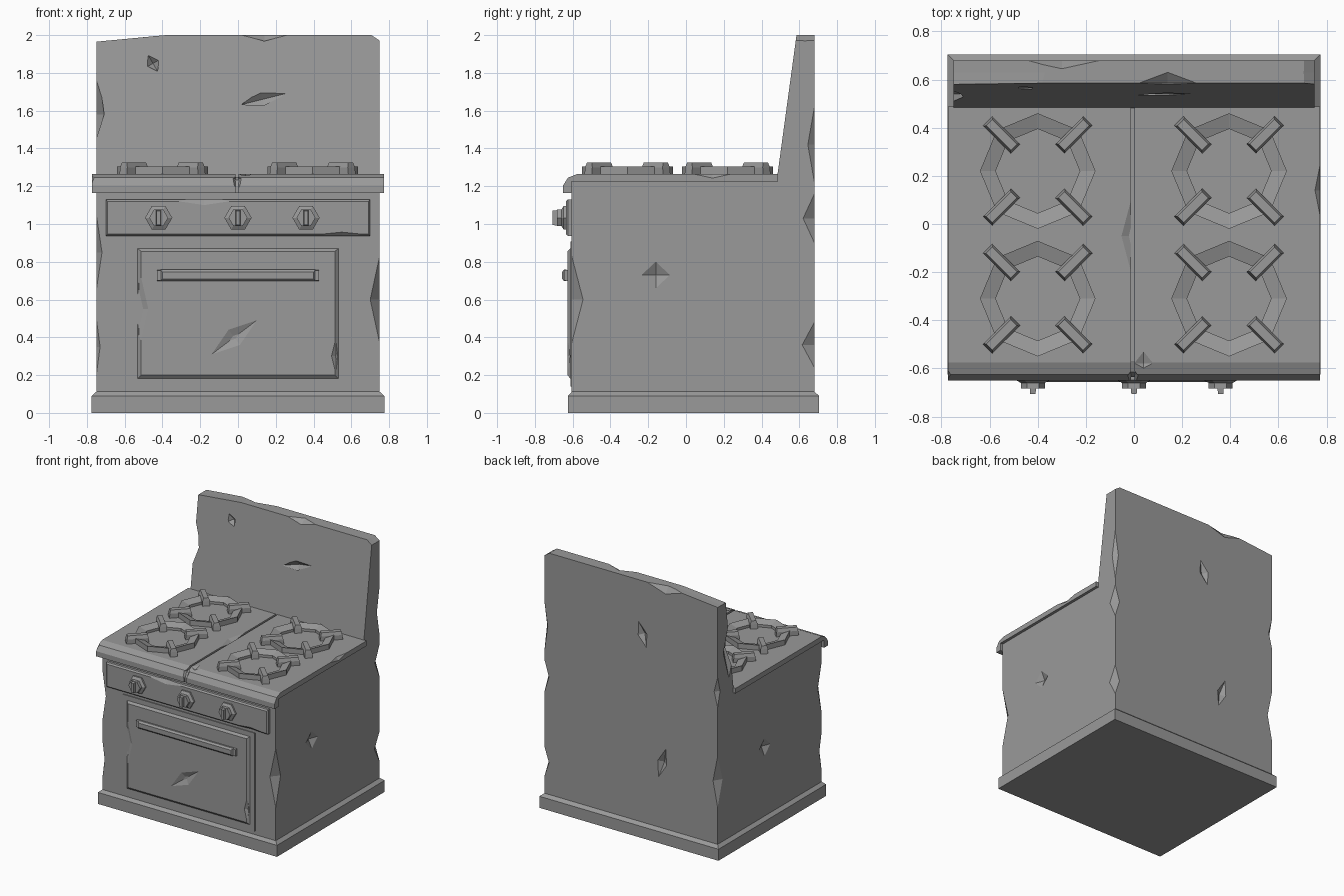
import bpy, bmesh
from math import sin, cos, pi, radians
from mathutils import Vector, Matrix

if "Cube" in bpy.data.objects:
    bpy.data.objects.remove(bpy.data.objects["Cube"])

# Dark iron grey shared by all parts
iron = bpy.data.materials.new("iron_grey")
iron.diffuse_color = (.32, .32, .32, 1)
iron.use_nodes = True
iron.node_tree.nodes["Principled BSDF"].inputs["Base Color"].default_value = iron.diffuse_color


def obj(name, bm):
    bmesh.ops.recalc_face_normals(bm, faces=bm.faces)
    me = bpy.data.meshes.new(name)
    bm.to_mesh(me)
    bm.free()
    me.materials.append(iron)
    o = bpy.data.objects.new(name, me)
    bpy.context.collection.objects.link(o)
    return o


def loft(name, rings, loop=False):
    """Skin through equal-length rings; cap the ends, or join last to first."""
    bm = bmesh.new()
    vs = [[bm.verts.new(p) for p in r] for r in rings]
    n = len(vs[0])
    pairs = list(zip(vs, vs[1:])) + ([(vs[-1], vs[0])] if loop else [])
    for a, b in pairs:
        for i in range(n):
            j = (i + 1) % n
            bm.faces.new((a[i], a[j], b[j], b[i]))
    if not loop:
        bm.faces.new(vs[0])
        bm.faces.new(vs[-1])
    return obj(name, bm)


def flat_rect(x, y0, y1, z):
    return [(-x, y0, z), (x, y0, z), (x, y1, z), (-x, y1, z)]


def front_rect(x, z0, z1, y, cx=0):
    return [(cx - x, y, z0), (cx + x, y, z0), (cx + x, y, z1), (cx - x, y, z1)]


def profile(name, pts, x0, x1):
    return loft(name, [[(x, y, z) for y, z in pts] for x in (x0, x1)])


def chip(target, nicks):
    """Cut stretched octahedra one by one: (centre, half sizes, tilt about y)."""
    for c, h, tilt in nicks:
        bm = bmesh.new()
        m = Matrix.Translation(c) @ Matrix.Rotation(radians(tilt), 4, 'Y')
        vs = []
        for k in range(3):
            for s in (1, -1):
                v = Vector((0, 0, 0))
                v[k] = s * h[k]
                vs.append(bm.verts.new(m @ v))
        for i in (0, 1):
            for j in (2, 3):
                for k in (4, 5):
                    bm.faces.new((vs[i], vs[j], vs[k]))
        cutter = obj("chip_cutter", bm)
        cutter.hide_render = True
        mod = target.modifiers.new("chip", 'BOOLEAN')
        mod.operation, mod.solver, mod.object = 'DIFFERENCE', 'EXACT', cutter
        dg = bpy.context.evaluated_depsgraph_get()
        me = bpy.data.meshes.new_from_object(target.evaluated_get(dg))
        target.modifiers.clear()
        if len(me.polygons):
            target.data = me
        bpy.data.objects.remove(cutter)


# Plinth with chamfered top
loft("plinth", [flat_rect(.775, -.625, .705, 0), flat_rect(.775, -.625, .705, .09),
                flat_rect(.75, -.605, .68, .112)])

# Body and tapered splashback in one side profile
body = profile("body", [(-.605, .05), (.68, .05), (.68, 2), (.585, 2),
                        (.48, 1.23), (-.605, 1.23)], -.75, .75)
chip(body, [
    # vertical front edges
    ((.75, -.605, .6), (.05, .06, .23), 0), ((-.75, -.605, .85), (.03, .05, .2), 0),
    ((-.75, -.605, .35), (.02, .03, .15), 0),
    # vertical back edges
    ((.75, .68, 1.42), (.03, .035, .2), 0), ((.75, .68, 1.03), (.04, .06, .13), 0),
    ((.75, .68, .36), (.04, .065, .12), 0), ((-.75, .68, .6), (.04, .06, .2), 0),
    ((-.75, .68, 1.3), (.03, .03, .12), 0),
    # splashback edges and corners
    ((-.75, .54, 1.58), (.05, .07, .22), 0), ((-.75, .63, 2), (.38, 1.5, .036), 0),
    ((.75, .63, 2), (.045, 1.5, .03), 0), ((.14, .585, 2), (.12, .045, .035), 0),
    ((-.3, .68, 2), (.16, .035, .05), 0),
    # gouges in the flat faces
    ((.13, .54, 1.66), (.14, .03, .04), -14), ((-.45, .565, 1.85), (.035, .03, .06), -30),
    ((.75, -.16, .73), (.03, .075, .07), 0), ((-.75, .1, .65), (.03, .07, .07), 0),
    ((-.1, .68, 1.58), (.04, .03, .1), 20), ((-.27, .68, .62), (.04, .03, .12), -15)])

# Cooktop with rounded front lip, split by a shallow groove
TOP = [(.488, 1.225), (.488, 1.265), (-.575, 1.265), (-.625, 1.245),
       (-.65, 1.205), (-.65, 1.165), (-.605, 1.165), (-.605, 1.225)]
left = profile("cooktop_left", TOP, -.772, -.012)
right = profile("cooktop_right", TOP, .003, .772)
chip(left, [((-.772, -.65, 1.25), (.04, .04, .04), 0), ((-.012, -.65, 1.24), (.025, .05, .05), 0),
            ((-.012, -.05, 1.265), (.04, .15, .02), 0)])
chip(right, [((.003, -.65, 1.24), (.025, .05, .05), 0), ((.04, -.58, 1.265), (.04, .05, .015), 0),
             ((.772, .14, 1.265), (.02, .1, .022), 0)])
profile("cooktop_groove", [(.485, 1.22), (.485, 1.25), (-.57, 1.25), (-.615, 1.232),
                           (-.635, 1.2), (-.635, 1.167), (-.6, 1.167), (-.6, 1.22)], -.02, .01)

# Burners: octagonal rings sloping inward, four grate bars each
for side, cx in (("left", -.4), ("right", .395)):
    for row, cy in (("back", .22), ("front", -.31)):
        def octagon(r, z):
            return [(cx + r * cos(i * pi / 4), cy + r * sin(i * pi / 4), z) for i in range(8)]
        cross = [octagon(.24, 1.255), octagon(.24, 1.305), octagon(.175, 1.285), octagon(.175, 1.255)]
        loft(f"burner_ring_{side}_{row}", cross, loop=True)
        for k in range(4):
            a = pi / 4 + k * pi / 2
            u, v = Vector((cos(a), sin(a), 0)), Vector((-sin(a), cos(a), 0))
            c = Vector((cx, cy, 0))

            def bar(r0, r1, w, z):
                return [c + u * r + v * s + Vector((0, 0, z))
                        for r, s in ((r0, -w), (r1, -w), (r1, w), (r0, w))]
            loft(f"grate_bar_{side}_{row}_{k}", [bar(.13, .295, .027, 1.258), bar(.135, .29, .027, 1.3),
                                                bar(.14, .285, .018, 1.325)])

# Control panel
panel = loft("control_panel", [front_rect(.70, .937, 1.13, -.59), front_rect(.70, .937, 1.13, -.625),
                               front_rect(.69, .947, 1.12, -.636)])
chip(panel, [((-.18, -.636, 1.13), (.2, .02, .03), 0), ((.55, -.636, .937), (.2, .02, .02), 0)])

# Knobs: hexagonal flange, hub and grip
for i, kx in enumerate((-.42, 0, .36)):
    def hexagon(r, y):
        return [(kx + r * cos(j * pi / 3), y, 1.033 + r * sin(j * pi / 3)) for j in range(6)]
    loft(f"knob_{i}", [hexagon(.072, -.62), hexagon(.072, -.648), hexagon(.05, -.66), hexagon(.05, -.684)])
    loft(f"knob_grip_{i}", [front_rect(.014, .99, 1.075, -.67, kx), front_rect(.011, .995, 1.07, -.707, kx)])

# Oven door: thin flange and raised bevelled panel
loft("door_flange", [front_rect(.573, .14, .908, -.59), front_rect(.573, .14, .908, -.612)])
door = loft("door_panel", [front_rect(.545, .168, .882, -.6), front_rect(.513, .2, .855, -.628)])
chip(door, [((-.02, -.628, .4), (.15, .02, .05), -37), ((-.525, -.628, .55), (.05, .03, .22), 0),
            ((.52, -.628, .3), (.025, .02, .1), 0)])

# Door handle: chamfered bar on two end posts
loft("door_handle", [front_rect(.41, .697, .758, -.632), front_rect(.41, .697, .758, -.645),
                     front_rect(.40, .71, .745, -.657)])
for s in (-1, 1):
    loft("handle_post", [front_rect(.02, .697, .758, -.61, s * .41), front_rect(.02, .702, .753, -.647, s * .41)])
